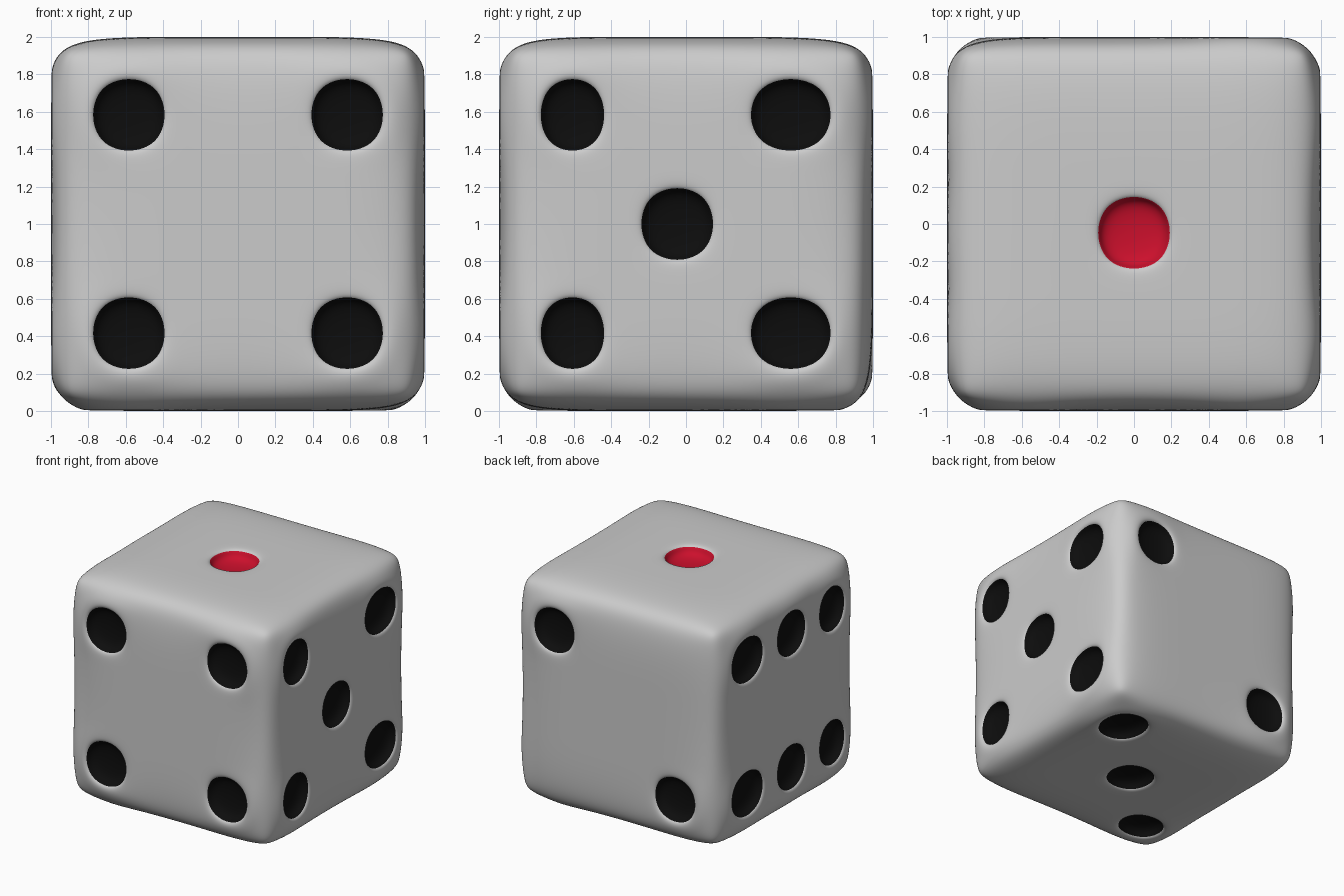
import bpy, bmesh

if "Cube" in bpy.data.objects:
    bpy.data.objects.remove(bpy.data.objects["Cube"])

EDGE, RING, DEPTH = 0.125, 0.1, 0.1
# loop cuts along x, y, z (the y cuts are slightly off-centre)
CUTS = ((-0.292, 0.292), (-0.339, 0.245), (-0.292, 0.292))

# pips per face: (axis, side) -> cells on the two remaining axes, in x, y, z order
PIPS = {
    (2, 1): [(0, 0)],
    (2, -1): [(1, 1), (0, 0), (-1, -1)],
    (1, -1): [(a, b) for a in (-1, 1) for b in (-1, 1)],
    (1, 1): [(1, 1), (-1, -1)],
    (0, 1): [(a, b) for a in (-1, 1) for b in (-1, 1)] + [(0, 0)],
    (0, -1): [(a, b) for a in (-1, 0, 1) for b in (-1, 1)],
}


def material(name, colour):
    mat = bpy.data.materials.new(name)
    mat.diffuse_color = colour
    mat.use_nodes = True
    mat.node_tree.nodes["Principled BSDF"].inputs["Base Color"].default_value = mat.diffuse_color
    return mat


def cell(value, axis):
    low, high = CUTS[axis]
    return -1 if value < low else 1 if value > high else 0


def face_key(face):
    """Side of the cube and grid cell of a face, or None on the chamfers."""
    for axis in range(3):
        if abs(face.normal[axis]) > 0.99:
            c = face.calc_center_median()
            side = 1 if face.normal[axis] > 0 else -1
            return (axis, side), tuple(cell(c[k], k) for k in range(3) if k != axis)
    return None


# cube cut into a 3 x 3 grid on every side
bm = bmesh.new()
bmesh.ops.create_cube(bm, size=2)
for axis in range(3):
    for pos in CUTS[axis]:
        co, no = [0, 0, 0], [0, 0, 0]
        co[axis], no[axis] = pos, 1
        bmesh.ops.bisect_plane(bm, geom=bm.verts[:] + bm.edges[:] + bm.faces[:],
                               plane_co=co, plane_no=no)

# chamfer the twelve outer edges
bm.normal_update()
outer = [e for e in bm.edges if e.calc_face_angle(0) > 1]
bmesh.ops.bevel(bm, geom=outer, offset=EDGE, offset_type='OFFSET', segments=1,
                profile=0.5, affect='EDGES')
bm.normal_update()

# inset and sink the pips
chosen = []
for f in bm.faces:
    key = face_key(f)
    if key and key[1] in PIPS[key[0]]:
        chosen.append((f, 2 if key[0] == (2, 1) else 1))
for f, slot in chosen:
    bmesh.ops.inset_individual(bm, faces=[f], thickness=RING, use_even_offset=True)
    walls = bmesh.ops.inset_individual(bm, faces=[f], thickness=0, depth=-DEPTH,
                                       use_even_offset=True)["faces"]
    for g in [f] + list(walls):
        g.material_index = slot

for f in bm.faces:
    f.smooth = True
bmesh.ops.translate(bm, verts=bm.verts[:], vec=(0, 0, 1))

mesh = bpy.data.meshes.new("die")
bm.to_mesh(mesh)
bm.free()
mesh.materials.append(None)
mesh.materials.append(material("black_pip", (0.004, 0.004, 0.004, 1)))
mesh.materials.append(material("red_pip", (0.6, 0.005, 0.025, 1)))

# smooth rounded die
die = bpy.data.objects.new("die", mesh)
bpy.context.collection.objects.link(die)
sub = die.modifiers.new("smooth", 'SUBSURF')
sub.levels = sub.render_levels = 4
